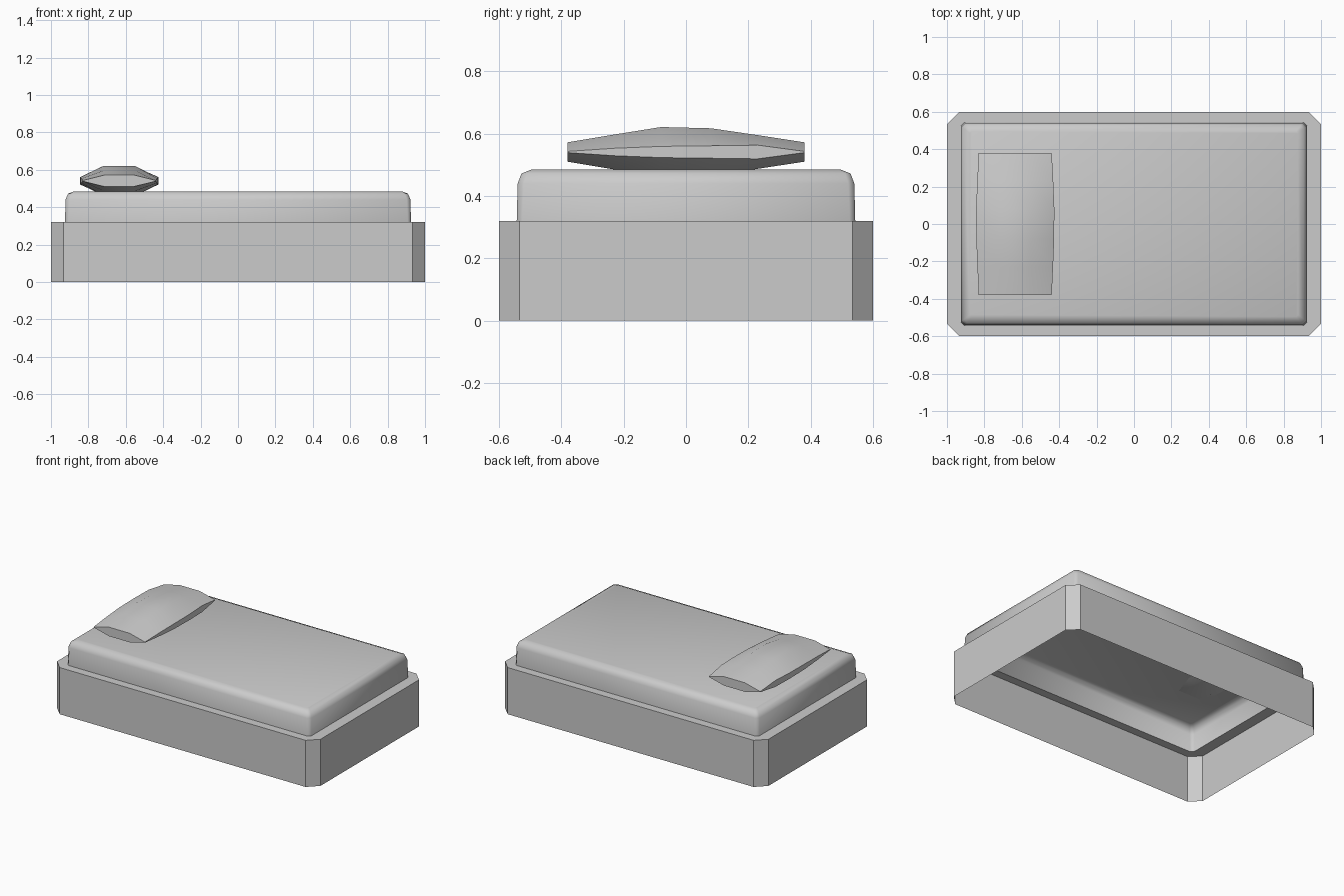
import bpy
import math

if "Cube" in bpy.data.objects:
    bpy.data.objects.remove(bpy.data.objects["Cube"])


def make_object(name, verts, faces, angle):
    mesh = bpy.data.meshes.new(name)
    mesh.from_pydata(verts, [], faces)
    mesh.validate()
    obj = bpy.data.objects.new(name, mesh)
    bpy.context.collection.objects.link(obj)
    if angle:
        bpy.ops.object.select_all(action='DESELECT')
        obj.select_set(True)
        bpy.context.view_layer.objects.active = obj
        bpy.ops.object.shade_smooth_by_angle(angle=math.radians(angle))
    return obj


def bridge(rings, n):
    """Quads joining consecutive closed rings of n points."""
    return [(r * n + i, r * n + (i + 1) % n, (r + 1) * n + (i + 1) % n, (r + 1) * n + i)
            for r in range(rings - 1) for i in range(n)]


def octagon(hx, hy, c, z):
    """Counter-clockwise rectangle with cut corners."""
    return [(hx, -hy + c, z), (hx, hy - c, z), (hx - c, hy, z), (-hx + c, hy, z),
            (-hx, hy - c, z), (-hx, -hy + c, z), (-hx + c, -hy, z), (hx - c, -hy, z)]


# Bed frame: outer walls and top ledge, open underneath
rings = [(1, 0.6, 0.066, 0), (1, 0.6, 0.066, 0.32), (0.925, 0.543, 0.018, 0.32)]
make_object("bed_frame", [p for r in rings for p in octagon(*r)], bridge(3, 8), 0)

# Mattress: hollow shell with rounded upper edge
rings = [(0.925, 0.543, 0.018, 0.32), (0.922, 0.54, 0.02, 0.44),
         (0.909, 0.528, 0.018, 0.472), (0.877, 0.495, 0.01, 0.485)]
make_object("mattress", [p for r in rings for p in octagon(*r)],
            bridge(4, 8) + [tuple(range(24, 32))], 50)

# Pillow: lens-shaped sections along y (y, half width, rim half height, crown half height)
sections = [(-0.38, 0.195, 0.002, 0.031), (-0.23, 0.202, 0.012, 0.056),
            (-0.08, 0.208, 0.018, 0.080), (0.08, 0.209, 0.020, 0.076),
            (0.23, 0.203, 0.022, 0.054), (0.38, 0.195, 0.002, 0.031)]
CX, CZ = -0.635, 0.541
verts = []
for y, w, rim, crown in sections:
    outline = [(-w, rim), (-w, -rim), (-w * 0.4, -crown), (w * 0.4, -crown),
               (w, -rim), (w, rim), (w * 0.4, crown), (-w * 0.4, crown)]
    verts += [(CX + x, y, CZ + z) for x, z in outline]
faces = [f[::-1] for f in bridge(6, 8)]
faces += [tuple(range(8)), tuple(range(47, 39, -1))]
make_object("pillow", verts, [f[::-1] if i < 40 else f for i, f in enumerate(faces)], 40)
